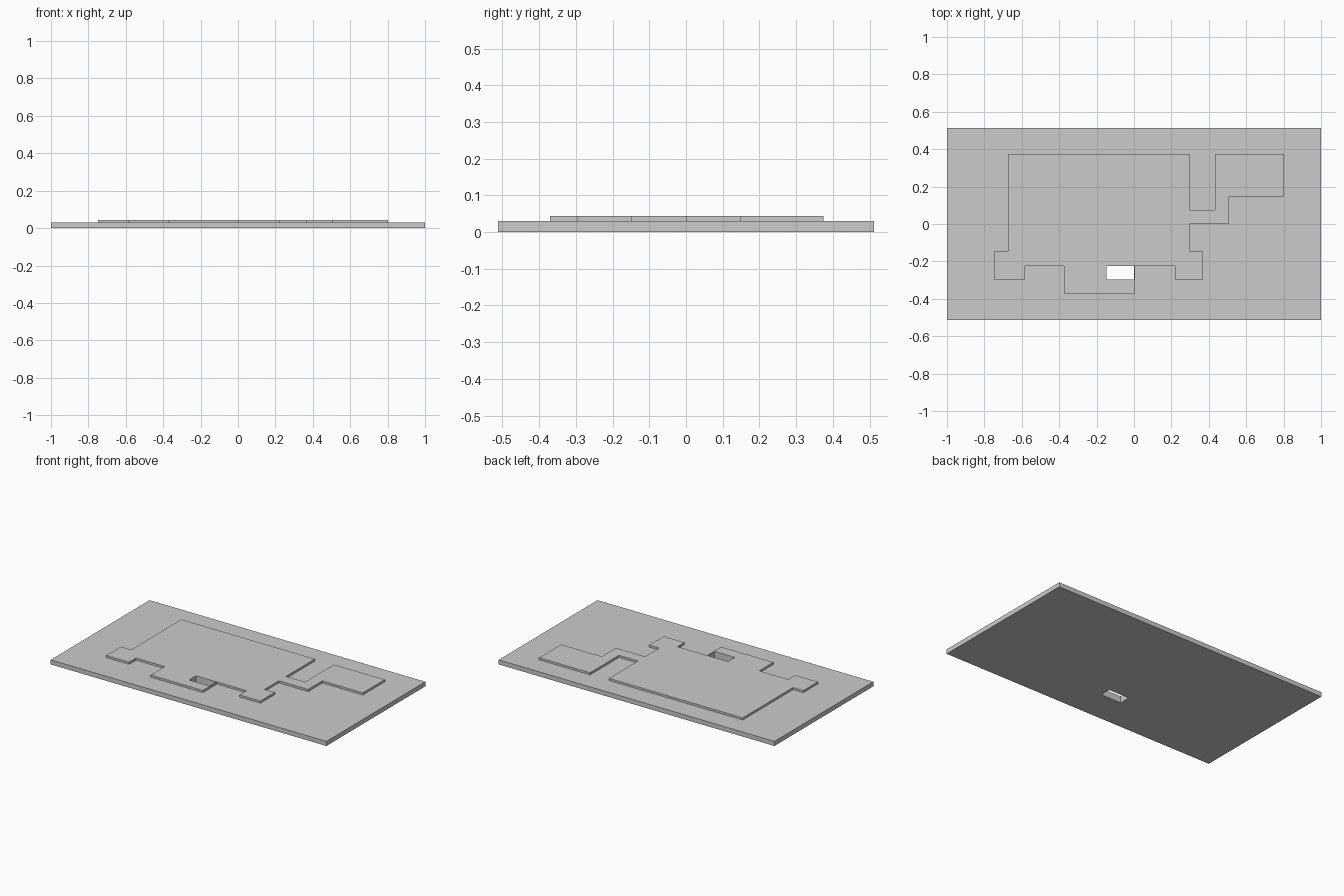
import bpy
import bmesh

if "Cube" in bpy.data.objects:
    bpy.data.objects.remove(bpy.data.objects["Cube"])


def slab(name, loops, z0, z1):
    """Extrude closed outlines into a solid slab; inner outlines become holes."""
    curve = bpy.data.curves.new(name + "_outline", 'CURVE')
    curve.dimensions = '2D'
    curve.fill_mode = 'BOTH'
    curve.extrude = (z1 - z0) / 2
    for pts in loops:
        spline = curve.splines.new('POLY')
        spline.points.add(len(pts) - 1)
        for p, (x, y) in zip(spline.points, pts):
            p.co = (x, y, 0, 1)
        spline.use_cyclic_u = True
    tmp = bpy.data.objects.new(name + "_outline", curve)
    bpy.context.collection.objects.link(tmp)
    mesh = bpy.data.meshes.new_from_object(tmp)
    bpy.data.objects.remove(tmp)

    # Weld caps to walls and keep flat faces
    bm = bmesh.new()
    bm.from_mesh(mesh)
    bmesh.ops.remove_doubles(bm, verts=bm.verts, dist=1e-5)
    bmesh.ops.translate(bm, verts=bm.verts, vec=(0, 0, (z0 + z1) / 2))
    bmesh.ops.recalc_face_normals(bm, faces=bm.faces)
    for f in bm.faces:
        f.smooth = False
    bm.to_mesh(mesh)
    bm.free()
    mesh.name = name
    obj = bpy.data.objects.new(name, mesh)
    bpy.context.collection.objects.link(obj)
    return obj


def rect(x0, x1, y0, y1):
    return [(x0, y0), (x1, y0), (x1, y1), (x0, y1)]


# Rectangular slot through both layers
slot = rect(-0.147, 0.0, -0.297, -0.225)

# Base plate
slab("base_plate", [rect(-1, 1, -0.512, 0.512), slot], 0.0, 0.03)

# Raised stepped panel
panel = [
    (-0.673, 0.374), (0.296, 0.374), (0.296, 0.075), (0.434, 0.075),
    (0.434, 0.374), (0.803, 0.374), (0.803, 0.147), (0.509, 0.147),
    (0.509, 0.0), (0.296, 0.0), (0.296, -0.147), (0.37, -0.147),
    (0.37, -0.297), (0.219, -0.297), (0.219, -0.225), (0.005, -0.225),
    (0.005, -0.371), (-0.374, -0.371), (-0.374, -0.225), (-0.582, -0.225),
    (-0.582, -0.297), (-0.748, -0.297), (-0.748, -0.147), (-0.673, -0.147),
]
# slot is shifted slightly down so its edge stays inside the panel
slab("raised_panel", [panel, slot], 0.03, 0.044)
